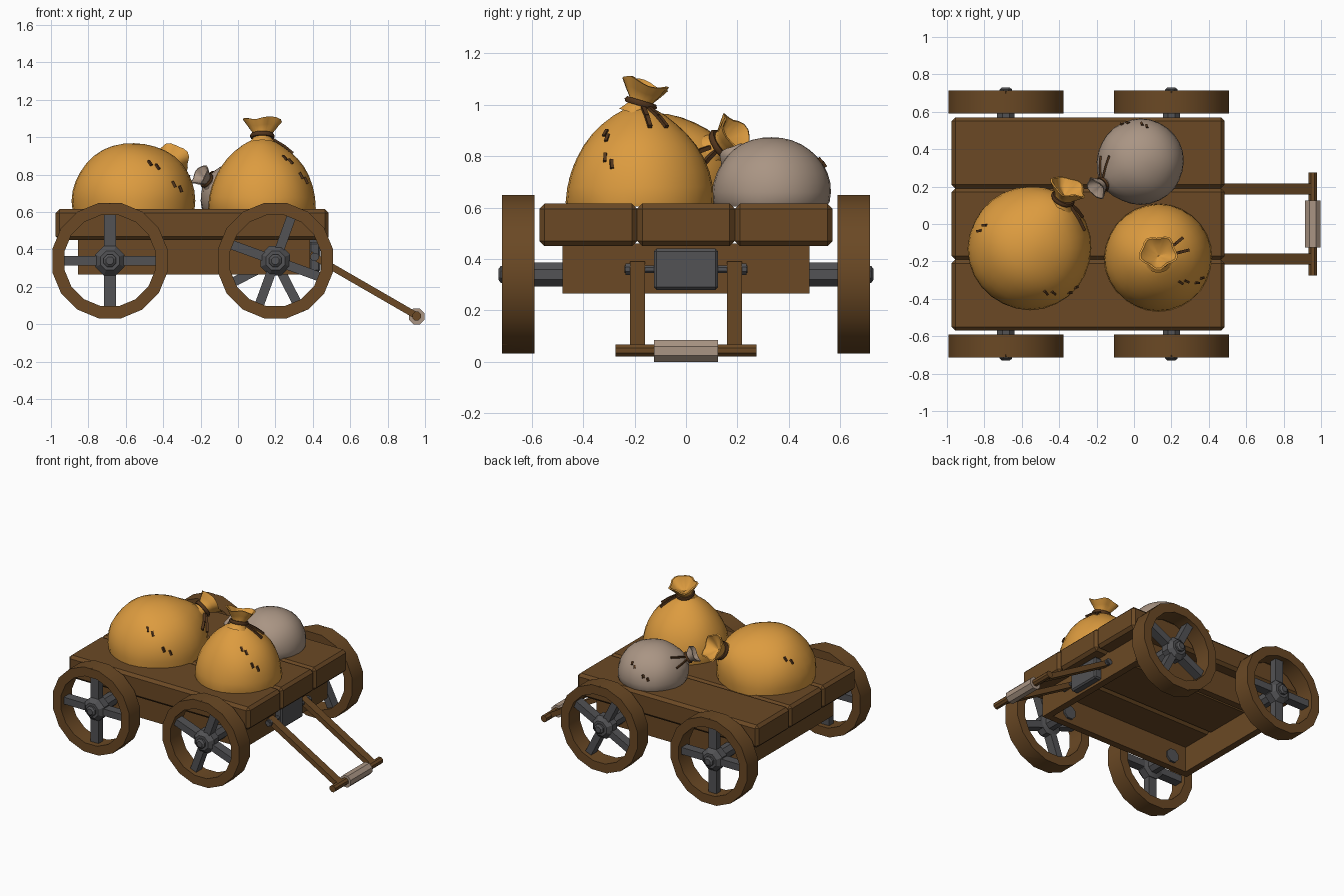
import bpy, bmesh
from math import sin, cos, pi, radians
from mathutils import Vector as V, Matrix

if "Cube" in bpy.data.objects:
    bpy.data.objects.remove(bpy.data.objects["Cube"])


def material(name, rgb):
    m = bpy.data.materials.new(name)
    m.diffuse_color = (*rgb, 1)
    m.use_nodes = True
    m.node_tree.nodes["Principled BSDF"].inputs["Base Color"].default_value = m.diffuse_color
    return m


WOOD = material("brown_wood", (0.145, 0.066, 0.018))
METAL = material("dark_metal", (0.085, 0.085, 0.09))
GOLD = material("orange_cloth", (0.72, 0.33, 0.05))
PALE = material("pale_cloth", (0.40, 0.30, 0.23))
ROPE = material("dark_rope", (0.085, 0.036, 0.012))


def finish(name, bm, mat, matrix=None, smooth=30):
    bmesh.ops.remove_doubles(bm, verts=bm.verts, dist=1e-5)
    bmesh.ops.recalc_face_normals(bm, faces=bm.faces)
    me = bpy.data.meshes.new(name)
    if matrix:
        bm.transform(matrix)
    bm.to_mesh(me)
    bm.free()
    ob = bpy.data.objects.new(name, me)
    bpy.context.collection.objects.link(ob)
    me.materials.append(mat)
    if smooth:
        bpy.ops.object.select_all(action='DESELECT')
        ob.select_set(True)
        bpy.context.view_layer.objects.active = ob
        bpy.ops.object.shade_smooth_by_angle(angle=radians(smooth))
    return ob


def box(name, lo, hi, mat, bevel=0):
    lo, hi = V(lo), V(hi)
    bm = bmesh.new()
    bmesh.ops.create_cube(bm, size=1)
    bm.transform(Matrix.Translation((lo + hi) / 2) @ Matrix.Diagonal((*(hi - lo), 1)))
    if bevel:
        bmesh.ops.bevel(bm, geom=bm.edges[:], offset=bevel, segments=1, affect='EDGES')
    return finish(name, bm, mat, smooth=0)


def frame(loc, axis):
    return Matrix.Translation(V(loc)) @ V(axis).to_track_quat('Z', 'Y').to_matrix().to_4x4()


def stick(name, a, b, wx, wy, mat):
    """Square bar running from a to b."""
    a, b = V(a), V(b)
    bm = bmesh.new()
    bmesh.ops.create_cube(bm, size=1)
    bm.transform(Matrix.Diagonal((wx, wy, (b - a).length, 1)))
    return finish(name, bm, mat, frame((a + b) / 2, b - a), smooth=0)


def lathe(name, prof, n, mat, loc, axis, closed=False, wave=0, smooth=30):
    """Turn a (radius, height) profile around an axis; wave ruffles the wide part."""
    bm = bmesh.new()
    rings = []
    for r, h in prof:
        ring = []
        for i in range(n):
            t = 2 * pi * (i + 0.5) / n
            k = wave * max(0, h / 0.1)
            q = r * (1 + k * sin(5 * t) + 0.6 * k * cos(2 * t))
            ring.append(bm.verts.new((q * cos(t), q * sin(t), h + 0.1 * k * sin(3 * t + 1))))
        rings.append(ring)
    pairs = list(zip(rings, rings[1:])) + ([(rings[-1], rings[0])] if closed else [])
    for p, q in pairs:
        for i in range(n):
            j = (i + 1) % n
            bm.faces.new((p[i], p[j], q[j], q[i]))
    return finish(name, bm, mat, frame(loc, axis), smooth)


def rod(name, r, y0, y1, x, z, mat, n=8):
    return lathe(name, [(0, y0), (r, y0), (r, y1), (0, y1)], n, mat, (x, 0, z), (0, 1, 0))


# Deck planks
for i, side in enumerate(("front", "middle", "back")):
    y = -0.57 + 0.38 * i
    box(f"deck_plank_{side}", (-0.975, y, 0.45), (0.485, y + 0.38, 0.615), WOOD, 0.02)

# Hollow frame under the deck
for s in (-1, 1):
    box("frame_side", (-0.855, min(s * 0.48, s * 0.43), 0.265), (0.385, max(s * 0.48, s * 0.43), 0.46), WOOD)
box("frame_rear", (-0.855, -0.43, 0.265), (-0.805, 0.43, 0.46), WOOD)
box("frame_nose", (0.335, -0.43, 0.265), (0.385, 0.43, 0.46), WOOD)

# Pull bar: bracket, pin, arms, crossbar and grip
box("pull_bracket", (0.38, -0.125, 0.28), (0.44, 0.125, 0.44), METAL, 0.01)
rod("bracket_pin", 0.016, -0.24, 0.24, 0.41, 0.36, METAL)
for s in (-1, 1):
    rod("pin_head", 0.024, s * 0.215, s * 0.235, 0.41, 0.36, METAL)
    stick("pull_arm", (0.385, s * 0.188, 0.374), (0.955, s * 0.188, 0.045), 0.058, 0.036, WOOD)
rod("crossbar", 0.025, -0.275, 0.275, 0.955, 0.044, WOOD)
rod("grip", 0.0455, -0.125, 0.125, 0.955, 0.042, PALE)

# Wheels: chipped rim, hub with stub axle, four spokes
TURNS = {(-0.685, -1): 0, (0.2, -1): 70, (-0.685, 1): 0, (0.2, 1): 27}
for (x, s), turn in TURNS.items():
    c = V((x, 0, 0.34))
    out = V((0, s, 0))
    rim = lathe("wheel_rim", [(0.248, 0.59), (0.314, 0.59), (0.314, 0.715), (0.248, 0.715)],
                16, WOOD, c, out, closed=True)
    bm = bmesh.new()
    for a in (90, 228 + turn):
        m = frame(c + out * 0.70 + V((cos(radians(a)), 0, sin(radians(a)))) * 0.318, out)
        bmesh.ops.create_cone(bm, segments=4, radius1=0.0, radius2=0.022, depth=0.10, matrix=m)
    chips = finish("rim_chip_cutter", bm, WOOD, smooth=0)
    chips.hide_render = True
    chips.hide_viewport = True
    mod = rim.modifiers.new("chips", 'BOOLEAN')
    mod.operation = 'DIFFERENCE'
    mod.object = chips
    lathe("wheel_hub", [(0, 0.415), (0.05, 0.415), (0.05, 0.61), (0.085, 0.62), (0.085, 0.675),
                        (0.055, 0.705), (0.036, 0.705), (0.036, 0.72), (0.022, 0.73), (0, 0.73)],
          8, METAL, c, out, smooth=20)
    for k in range(4):
        a = radians(turn + 90 * k)
        d = V((cos(a), 0, sin(a)))
        stick("spoke", c + out * 0.65 + d * 0.05, c + out * 0.65 + d * 0.258, 0.065, 0.05, METAL)


def sack(name, c, rad, neck, tuft_axis, size, mat, stitches, tails):
    """Dome-shaped sack resting on the deck, gathered and tied at its neck."""
    c, neck = V(c), V(neck).normalized()

    def surf(d, k=1.0):
        d = V(d).normalized()
        f = 1 + 0.10 * max(0, d.dot(neck)) ** 14
        f += 0.012 * sin(5 * d.x + 3 * d.y + 1) * cos(4 * d.z + 2 * d.y)
        return c + V([d[i] * rad[i] for i in range(3)]) * f * k

    def direction(az, el):
        az, el = radians(az), radians(el)
        return V((cos(az) * cos(el), sin(az) * cos(el), sin(el)))

    bm = bmesh.new()
    bmesh.ops.create_uvsphere(bm, u_segments=28, v_segments=18, radius=1)
    for v in bm.verts:
        v.co = surf(v.co)
        v.co.z = max(v.co.z, 0.605)
    finish(name + "_body", bm, mat, smooth=50)

    # Ruffled neck and rope ring
    top = surf(neck, 0.985)
    prof = [(0.075, -0.03), (0.048, 0.005), (0.05, 0.03), (0.072, 0.06), (0.095, 0.095),
            (0.085, 0.097), (0.055, 0.06), (0, 0.035)]
    lathe(name + "_neck", [(r * size, h * size) for r, h in prof], 24, mat, top, tuft_axis,
          wave=0.10, smooth=50)
    ring = [((0.054 + 0.013 * cos(t * pi / 3)) * size, (0.015 + 0.013 * sin(t * pi / 3)) * size)
            for t in range(6)]
    lathe(name + "_rope", ring, 16, ROPE, top, tuft_axis, closed=True, smooth=60)

    # Loose rope ends and stitch pairs
    for t in tails:
        pts = [surf(neck + V(t) * k, 1.015) for k in (0.15, 0.4, 0.66)]
        for p, q in zip(pts, pts[1:]):
            stick(name + "_rope_end", p, q, 0.016 * size, 0.016 * size, ROPE)
    for az, el in stitches:
        for o in (-4, 4):
            stick(name + "_stitch", surf(direction(az + o - 1, el - o * 0.6 + 3), 1.004),
                  surf(direction(az + o + 1, el - o * 0.6 - 3), 1.004), 0.013, 0.013, ROPE)


# Three sacks
sack("large_sack", (-0.557, -0.13, 0.66), (0.33, 0.33, 0.31), (0.5, 0.74, 0.55), (0.35, 0.75, 0.5),
     1.0, GOLD, [(-66, 38), (-44, 14), (157, 33)], [(1, -0.5, 0), (0.9, -0.1, -0.3)])
sack("tall_sack", (0.13, -0.18, 0.62), (0.287, 0.287, 0.345), (0, 0, 1), (0, 0.3, 1),
     1.0, GOLD, [(-44, 49), (-29, 28)], [(0.8, 0.65, 0), (1, 0.25, 0)])
sack("small_sack", (0.035, 0.333, 0.66), (0.232, 0.23, 0.215), (-0.79, -0.47, 0.45), (-0.75, -0.5, 0.6),
     0.66, PALE, [(84, 32), (112, 14)], [(-0.3, 0.9, 0), (0.1, 0.9, 0.4)])
